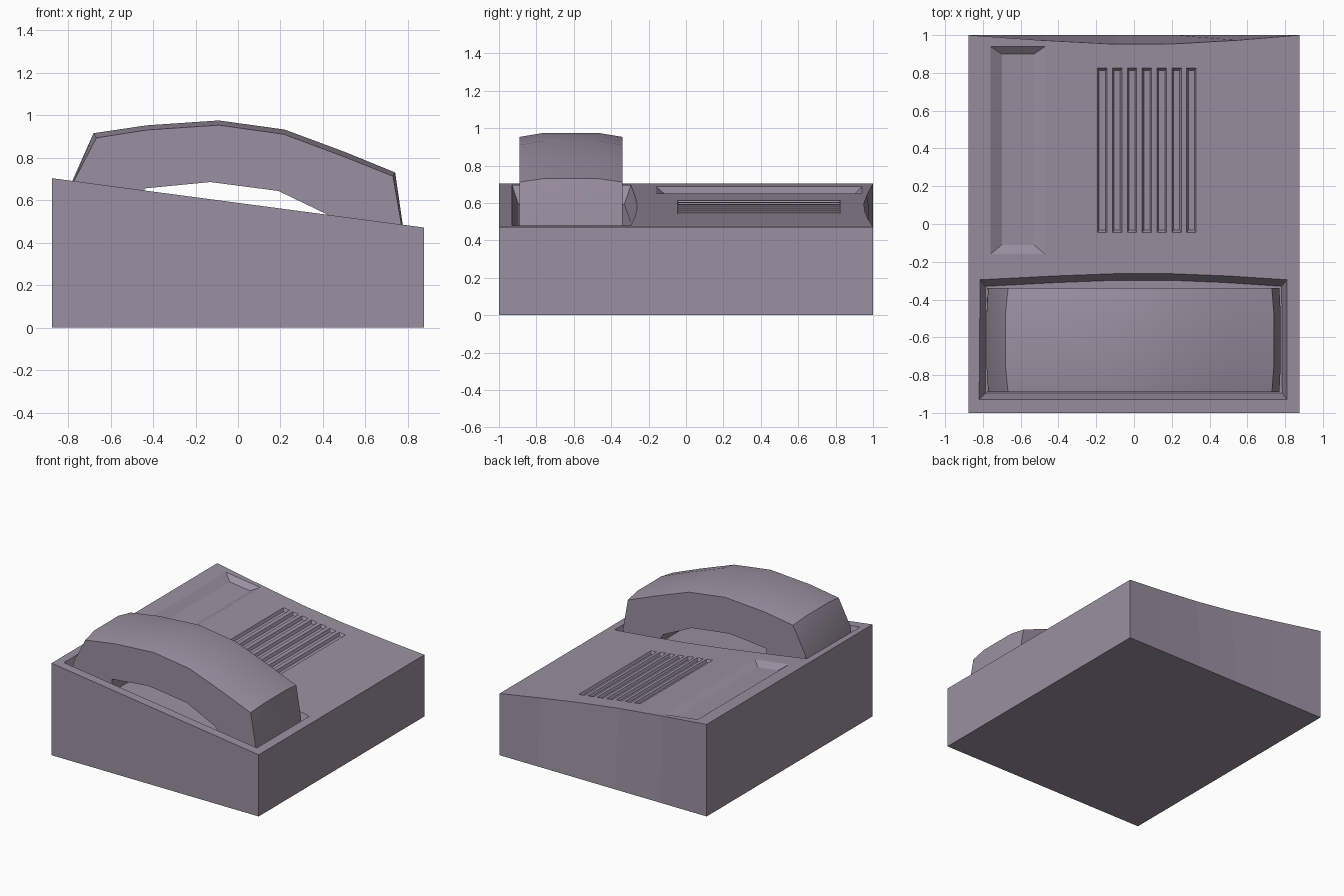
import bpy, bmesh

if "Cube" in bpy.data.objects:
    bpy.data.objects.remove(bpy.data.objects["Cube"])


def top(x):
    """Height of the slanted top at x."""
    return 0.587 - x * 0.1326


mat = bpy.data.materials.new("mauve_plastic")
mat.diffuse_color = (0.33, 0.28, 0.36, 1)
mat.use_nodes = True
mat.node_tree.nodes["Principled BSDF"].inputs["Base Color"].default_value = mat.diffuse_color


def add_loft(bm, rings):
    """Skin a run of equal-length vertex rings and cap both ends."""
    vs = [[bm.verts.new(p) for p in r] for r in rings]
    n = len(vs[0])
    for a, b in zip(vs, vs[1:]):
        for i in range(n):
            j = (i + 1) % n
            bm.faces.new((a[i], a[j], b[j], b[i]))
    bm.faces.new(vs[0][::-1])
    bm.faces.new(vs[-1])


def finish(name, bm):
    bmesh.ops.recalc_face_normals(bm, faces=bm.faces[:])
    me = bpy.data.meshes.new(name)
    bm.to_mesh(me)
    bm.free()
    ob = bpy.data.objects.new(name, me)
    bpy.context.collection.objects.link(ob)
    me.materials.append(mat)
    return ob


def add_pocket(bm, outer, inner, depth):
    """Tapered cutter that follows the slanted top."""
    above = [(o[0] + 0.2 * (o[0] - i[0]), o[1] + 0.2 * (o[1] - i[1])) for o, i in zip(outer, inner)]
    add_loft(bm, [[(x, y, top(x) - depth) for x, y in inner],
                  [(x, y, top(x) + 0.2 * depth) for x, y in above]])


def rect(x0, x1, y0, y1):
    return [(x0, y0), (x1, y0), (x1, y1), (x0, y1)]


# Wedge base, its back wall hollowed towards the top edge
bm = bmesh.new()
back = [(-0.875, 1), (-0.48, 0.972), (-0.1, 0.952), (0.22, 0.954), (0.55, 0.973), (0.875, 1)]
add_loft(bm, [[(x, -1, 0), (x, 1, 0), (x, y, top(x)), (x, -1, top(x))] for x, y in back])
base = finish("base", bm)

# Pockets: handset cradle, side tray and speaker slots
bm = bmesh.new()
arc = [(0.81, -0.295), (0.5, -0.275), (0.2, -0.263), (-0.1, -0.263), (-0.42, -0.275), (-0.815, -0.295)]
cradle = [(-0.82, -0.93), (0.81, -0.93)] + arc
floor = [(-0.785, -0.895), (0.785, -0.895)] + [(x * 0.965, y - 0.035) for x, y in arc]
add_pocket(bm, cradle, floor, 0.10)
add_pocket(bm, rect(-0.76, -0.47, -0.16, 0.94), rect(-0.70, -0.53, -0.11, 0.90), 0.035)
for k in range(7):
    x = -0.193 + 0.0787 * k
    add_pocket(bm, rect(x, x + 0.05, -0.045, 0.825), rect(x + 0.009, x + 0.041, -0.033, 0.813), 0.02)
cutter = finish("pocket_cutter", bm)
cutter.hide_render = True

mod = base.modifiers.new("pockets", 'BOOLEAN')
mod.operation = 'DIFFERENCE'
mod.solver = 'EXACT'
mod.object = cutter
bpy.context.view_layer.objects.active = base
bpy.ops.object.modifier_apply(modifier=mod.name)
bpy.data.objects.remove(cutter)

# Handset: arched strip, crowned across its width; crown, edge and underside points
crown = [(-0.78, 0.59), (-0.78, 0.69), (-0.68, 0.915), (-0.43, 0.952), (-0.09, 0.975),
         (0.22, 0.932), (0.50, 0.828), (0.74, 0.73), (0.776, 0.48), (0.776, 0.39)]
edge = [(-0.775, 0.59), (-0.772, 0.69), (-0.667, 0.893), (-0.43, 0.93), (-0.09, 0.953),
        (0.215, 0.91), (0.495, 0.806), (0.73, 0.712), (0.77, 0.48), (0.77, 0.39)]
under = [(-0.45, 0.55), (-0.44, 0.655), (-0.13, 0.685), (0.19, 0.643), (0.43, 0.528), (0.50, 0.425)]
bm = bmesh.new()
rows = [(-0.89, edge), (-0.76, crown), (-0.47, crown), (-0.34, edge)]
add_loft(bm, [[(x, y, z) for x, z in shape + under[::-1]] for y, shape in rows])
handset = finish("handset", bm)
bpy.ops.object.select_all(action='DESELECT')
handset.select_set(True)
bpy.context.view_layer.objects.active = handset
bpy.ops.object.shade_smooth_by_angle(angle=0.45)
